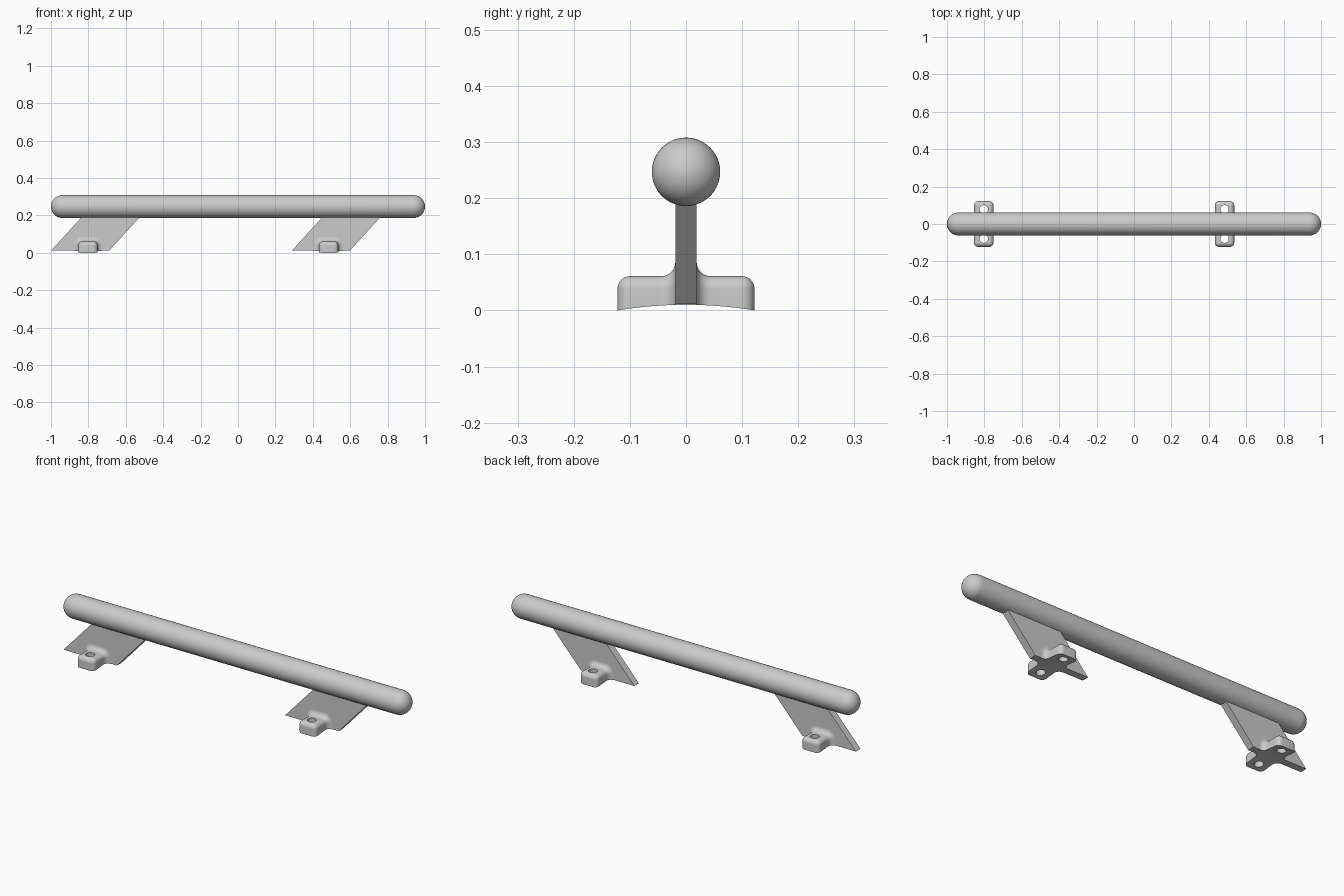
import bpy
import bmesh
from math import sin, cos, pi, sqrt, radians
from mathutils import Vector

cube = bpy.data.objects.get("Cube")
if cube:
    bpy.data.objects.remove(cube, do_unlink=True)

metal = bpy.data.materials.new("satin_grey_metal")
metal.use_nodes = True
GREY = (0.6, 0.6, 0.6, 1)
metal.diffuse_color = GREY
metal.node_tree.nodes["Principled BSDF"].inputs["Base Color"].default_value = GREY

BAR_R, BAR_Z = 0.061, 0.247
MOUNTS = {"right": -0.803, "left": 0.484}


def loft(name, rings):
    """Skin a row of closed rings and cap both ends."""
    bm = bmesh.new()
    rows = [[bm.verts.new(p) for p in ring] for ring in rings]
    n = len(rows[0])
    for a, b in zip(rows, rows[1:]):
        for i in range(n):
            j = (i + 1) % n
            bm.faces.new((a[i], a[j], b[j], b[i]))
    bm.faces.new(rows[0])
    bm.faces.new(rows[-1])
    bmesh.ops.remove_doubles(bm, verts=bm.verts, dist=1e-5)
    bmesh.ops.recalc_face_normals(bm, faces=bm.faces)
    mesh = bpy.data.meshes.new(name)
    bm.to_mesh(mesh)
    bm.free()
    mesh.materials.append(metal)
    obj = bpy.data.objects.new(name, mesh)
    bpy.context.collection.objects.link(obj)
    return obj


def activate(obj):
    bpy.ops.object.select_all(action="DESELECT")
    obj.select_set(True)
    bpy.context.view_layer.objects.active = obj


def smooth(obj):
    activate(obj)
    bpy.ops.object.shade_smooth_by_angle(angle=radians(35))


# Round bar with domed ends
def bar_ring(x, r):
    return [(x, r * cos(a), BAR_Z + r * sin(a))
            for a in (2 * pi * i / 48 for i in range(48))]


dome = [(1 - BAR_R + BAR_R * cos(a), BAR_R * sin(a))
        for a in (pi / 2 * i / 12 for i in range(13))]
dome[0] = (1, 0.0005)
profile = [(-x, r) for x, r in dome] + dome[::-1]
smooth(loft("bar", [bar_ring(x, r) for x, r in profile]))


# Slanted flat fin carrying the bar
def fin(name, cx):
    low, high, lean = 0.011, 0.24, 0.209
    outline = [(-0.197, low), (0.114, low), (0.114 + lean, high), (-0.197 + lean, high)]
    loft(name, [[(cx + x, y, z) for x, z in outline] for y in (-0.019, 0.019)])


# Mounting foot: rounded ends, flared where it meets the fin, hollowed underside
END, FIN, ROUND, FLARE = 0.122, 0.019, 0.022, 0.025


def foot_ring(cx, y, rad):
    floor = 0.01 * (1 - (y / END) ** 2)
    arc = [(pi / 2 * i / 8) for i in range(9)]
    right = [(0.03 + rad * cos(a), 0.039 + rad * sin(a)) for a in arc]
    left = [(-x, z) for x, z in reversed(right)]
    half = [(0.03 + rad, floor)] + right + left + [(-0.03 - rad, floor)]
    return [(cx + x, y, z) for x, z in half]


def foot(name, cx):
    steps = [pi / 2 * i / 8 for i in range(9)]
    side = [(END - ROUND * (1 - cos(a)), max(ROUND * sin(a), 0.0003)) for a in steps]
    side += [(y, ROUND) for y in (0.09, 0.08, 0.07, 0.055)]
    side += [(FIN + FLARE * (1 - sin(a)), ROUND + FLARE * (1 - cos(a))) for a in steps]
    rows = side + [(-y, r) for y, r in reversed(side)]
    body = loft(name, [foot_ring(cx, y, r) for y, r in rows])
    # Screw holes
    for y in (-0.079, 0.079):
        drill = loft("drill", [[(cx + 0.022 * cos(2 * pi * i / 32),
                                 y + 0.022 * sin(2 * pi * i / 32), z)
                                for i in range(32)] for z in (-0.1, 0.15)])
        drill.hide_render = True
        cut = body.modifiers.new("screw_hole", "BOOLEAN")
        cut.operation, cut.solver, cut.object = "DIFFERENCE", "EXACT", drill
        activate(body)
        bpy.ops.object.modifier_apply(modifier=cut.name)
        bpy.data.objects.remove(drill, do_unlink=True)
    smooth(body)


for side_name, x in MOUNTS.items():
    fin(side_name + "_fin", x)
    foot(side_name + "_foot", x)
